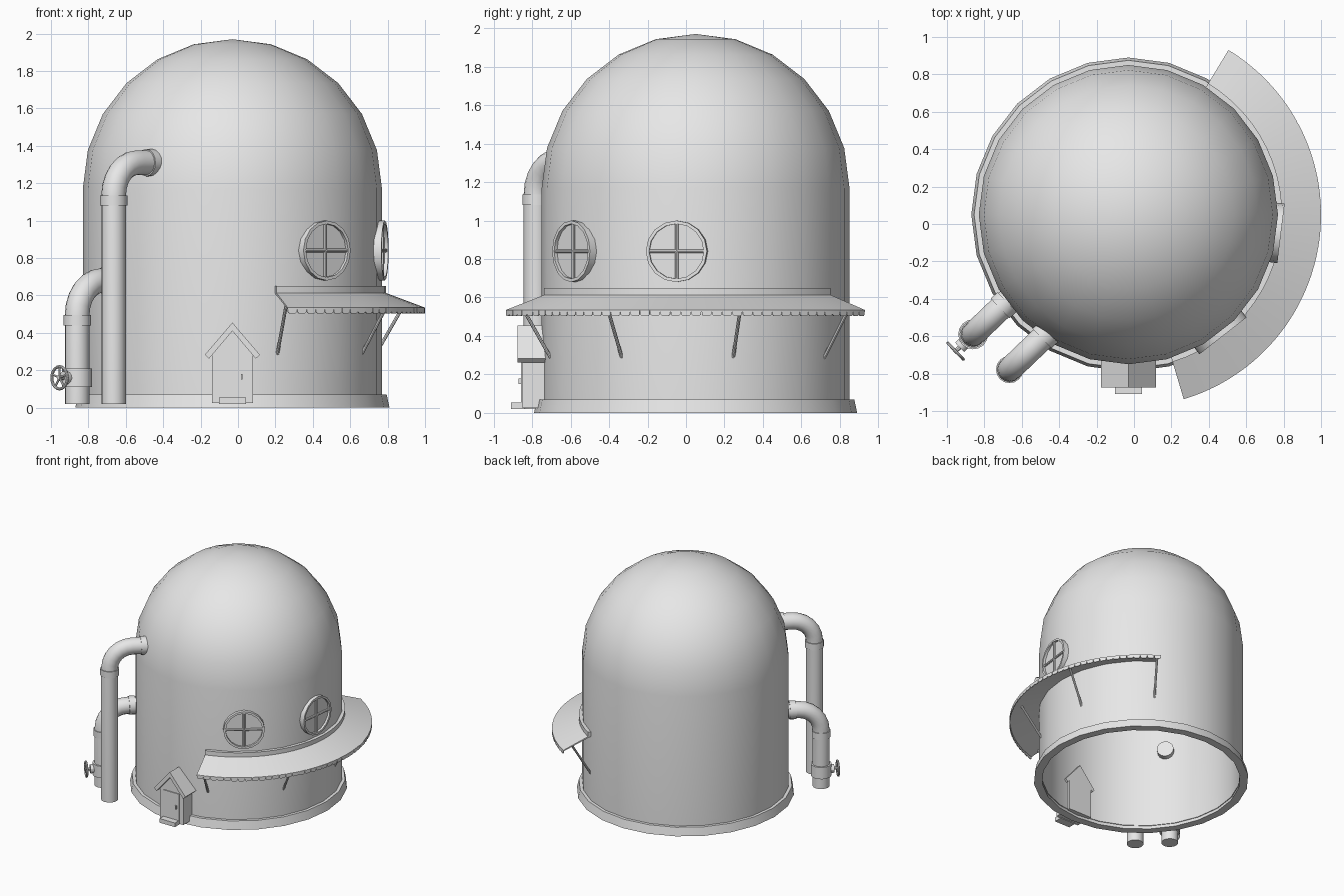
import bpy, bmesh
from math import sin, cos, pi, radians
from mathutils import Matrix, Vector

old = bpy.data.objects.get("Cube")
if old:
    bpy.data.objects.remove(old)

grey = bpy.data.materials.new("plain_grey")
grey.use_nodes = True
grey.diffuse_color = (0.8, 0.8, 0.8, 1)
grey.node_tree.nodes["Principled BSDF"].inputs["Base Color"].default_value = (0.8, 0.8, 0.8, 1)

CENTRE = Vector((-0.03, 0.05, 0))


def finish(name, bm, matrix=None):
    bmesh.ops.remove_doubles(bm, verts=bm.verts, dist=0.0001)
    bmesh.ops.recalc_face_normals(bm, faces=bm.faces)
    if matrix:
        bm.transform(matrix)
    mesh = bpy.data.meshes.new(name)
    bm.to_mesh(mesh)
    bm.free()
    mesh.materials.append(grey)
    for poly in mesh.polygons:
        poly.use_smooth = True
    mesh.set_sharp_from_angle(angle=radians(30))
    obj = bpy.data.objects.new(name, mesh)
    bpy.context.collection.objects.link(obj)
    return obj


def skin(bm, rings, closed):
    """Bridge consecutive vertex rings with quads."""
    for a, b in zip(rings, rings[1:]):
        n = len(a)
        for i in range(n if closed else n - 1):
            j = (i + 1) % n
            bm.faces.new((a[i], a[j], b[j], b[i]))


def lathe(name, profile, steps=24, matrix=None, start=0, sweep=2 * pi):
    """Turn a closed (radius, height) profile, fully or over part of a circle."""
    bm = bmesh.new()
    rings = []
    for k in range(steps + 1):
        a = start + sweep * k / steps
        rings.append([bm.verts.new((r * cos(a), r * sin(a), z)) for r, z in profile])
    skin(bm, rings, True)
    if sweep < 6:
        bm.faces.new(rings[0])
        bm.faces.new(rings[-1])
    bmesh.ops.dissolve_degenerate(bm, dist=0.0001, edges=bm.edges)
    return finish(name, bm, matrix)


def tube(name, path, radius, side, segs=16):
    """Sweep a capped circle along a path lying in the plane normal to side."""
    bm = bmesh.new()
    rings = []
    for i, p in enumerate(path):
        t = (path[min(i + 1, len(path) - 1)] - path[max(i - 1, 0)]).normalized()
        up = side.cross(t)
        rings.append([bm.verts.new(p + radius * (side * cos(a) + up * sin(a)))
                      for a in (2 * pi * k / segs for k in range(segs))])
    skin(bm, rings, True)
    bm.faces.new(rings[0])
    bm.faces.new(rings[-1])
    return finish(name, bm)


def rod(name, a, b, radius, segs=8):
    a, b = Vector(a), Vector(b)
    return tube(name, [a, b], radius, (b - a).orthogonal().normalized(), segs)


def prism(name, outline, y0, y1):
    """Extrude an (x, z) outline from y0 to y1."""
    bm = bmesh.new()
    rings = [[bm.verts.new((x, y, z)) for x, z in outline] for y in (y0, y1)]
    skin(bm, rings, True)
    for ring in rings:
        bm.faces.new(ring)
    return finish(name, bm)


def box(name, x0, x1, y0, y1, z0, z1):
    return prism(name, [(x0, z0), (x1, z0), (x1, z1), (x0, z1)], y0, y1)


def around(angle, r, z):
    return CENTRE + Vector((r * cos(angle), r * sin(angle), z))


# Hollow domed shell and its base ring
place = Matrix.Translation(CENTRE)
arc = [radians(15 * k) for k in range(7)]
shell = [(0.80, 0.03)] + [(0.80 * cos(a), 1.17 + 0.80 * sin(a)) for a in arc]
shell += [(0.775 * cos(a), 1.17 + 0.775 * sin(a)) for a in reversed(arc)] + [(0.775, 0.03)]
lathe("domed_shell", shell, matrix=place)
lathe("base_ring", [(0.84, 0), (0.825, 0.07), (0.79, 0.07), (0.775, 0)], matrix=place)

# Round windows with a frame, pane and cross bars
for name, deg in (("front_window", -52), ("side_window", -7)):
    a = radians(deg)
    out = Vector((cos(a), sin(a), 0))
    m = Matrix((Vector((-sin(a), cos(a), 0)), Vector((0, 0, 1)), out)).transposed().to_4x4()
    m.translation = CENTRE + Vector((0, 0, 0.84))
    lathe(name + "_frame", [(0.16, 0.755), (0.16, 0.822), (0.143, 0.822), (0.143, 0.755)], 16, m)
    lathe(name + "_pane", [(0, 0.78), (0.15, 0.78), (0.15, 0.803), (0, 0.803)], 16, m)
    for d in (Vector((0.148, 0, 0)), Vector((0, 0.148, 0))):
        depth = Vector((0, 0, 0.807))
        rod(name + "_bar", m @ (depth - d), m @ (depth + d), 0.01)

# Curved awning, wall strip, scalloped edge and struts
START, SWEEP = radians(-73.3), radians(132)
lathe("awning_roof", [(0.79, 0.625), (1.03, 0.535), (1.03, 0.525), (0.79, 0.612)], 24, place, START, SWEEP)
lathe("awning_wall_strip", [(0.79, 0.61), (0.822, 0.61), (0.822, 0.65), (0.79, 0.65)], 24, place, START, SWEEP)

bm = bmesh.new()
FLAPS = 44
for k in range(FLAPS):
    rows = []
    for u, drop in ((0.03, 0.02), (0.2, 0.028), (0.8, 0.028), (0.97, 0.02)):
        a = START + SWEEP * (k + u) / FLAPS
        rows.append([bm.verts.new(around(a, r, z)) for r, z in
                     ((1.03, 0.532), (1.03, 0.532 - drop), (1.024, 0.532 - drop), (1.024, 0.532))])
    skin(bm, rows, True)
    bm.faces.new(rows[0])
    bm.faces.new(rows[-1])
finish("awning_scallops", bm)

for k in range(4):
    a = radians(-72.3 + 43.3 * k)
    rod("awning_strut", around(a, 0.79, 0.285), around(a, 0.95, 0.555), 0.009)

# Bent pipes entering the wall, with collars
inward = Vector((0.72, 0.69, 0)).normalized()
side = inward.cross(Vector((0, 0, 1)))


def bent_pipe(name, x, y, bend_z, bend_r, reach, collar_at):
    foot = Vector((x, y, 0))

    def at(h, z):
        return foot + inward * h + Vector((0, 0, z))

    path = [at(0, 0.02)]
    for k in range(7):
        a = pi / 2 * k / 6
        path.append(at(bend_r * (1 - cos(a)), bend_z + bend_r * sin(a)))
    top = bend_z + bend_r
    path.append(at(reach, top))
    tube(name, path, 0.066, side)
    tube(name + "_lower_collar", [at(0, bend_z - 0.055), at(0, bend_z)], 0.073, side)
    tube(name + "_wall_collar", [at(collar_at, top), at(collar_at + 0.05, top)], 0.073, side)


bent_pipe("tall_pipe", -0.665, -0.778, 1.135, 0.175, 0.33, 0.24)
bent_pipe("short_pipe", -0.86, -0.59, 0.495, 0.185, 0.33, 0.2)

# Valve on the short pipe with a spoked hand wheel
foot = Vector((-0.86, -0.59, 0.16))
up = Vector((0, 0, 0.05))
tube("valve_body", [foot - up, foot + up], 0.08, side)
rod("valve_neck", foot, foot - inward * 0.1, 0.035, 12)
hub = foot - inward * 0.13
rod("valve_stem", foot, hub - inward * 0.01, 0.012)
wheel = Matrix((side, Vector((0, 0, 1)), -inward)).transposed().to_4x4()
wheel.translation = hub
rim = [(0.06 + 0.008 * cos(a), 0.008 * sin(a)) for a in (pi / 4 * k for k in range(8))]
lathe("valve_wheel_rim", rim, 20, wheel)
for k in range(5):
    a = 2 * pi * k / 5 + pi / 2
    rod("valve_wheel_spoke", hub, wheel @ Vector((0.06 * cos(a), 0.06 * sin(a), 0)), 0.006, 6)

# Small gabled porch with door and step
X = -0.03
prism("porch_walls", [(X - 0.11, 0.025), (X + 0.11, 0.025), (X + 0.11, 0.285),
                      (X, 0.415), (X - 0.11, 0.285)], -0.85, -0.69)
for s, label in ((1, "left"), (-1, "right")):
    prism("porch_roof_" + label, [(X, 0.455), (X + s * 0.147, 0.283),
                                  (X + s * 0.125, 0.262), (X, 0.41)], -0.875, -0.69)
box("porch_door", X - 0.075, X + 0.075, -0.858, -0.845, 0.055, 0.28)
box("door_handle", X + 0.045, X + 0.055, -0.87, -0.85, 0.15, 0.18)
box("porch_step", X - 0.072, X + 0.072, -0.91, -0.84, 0.02, 0.055)
